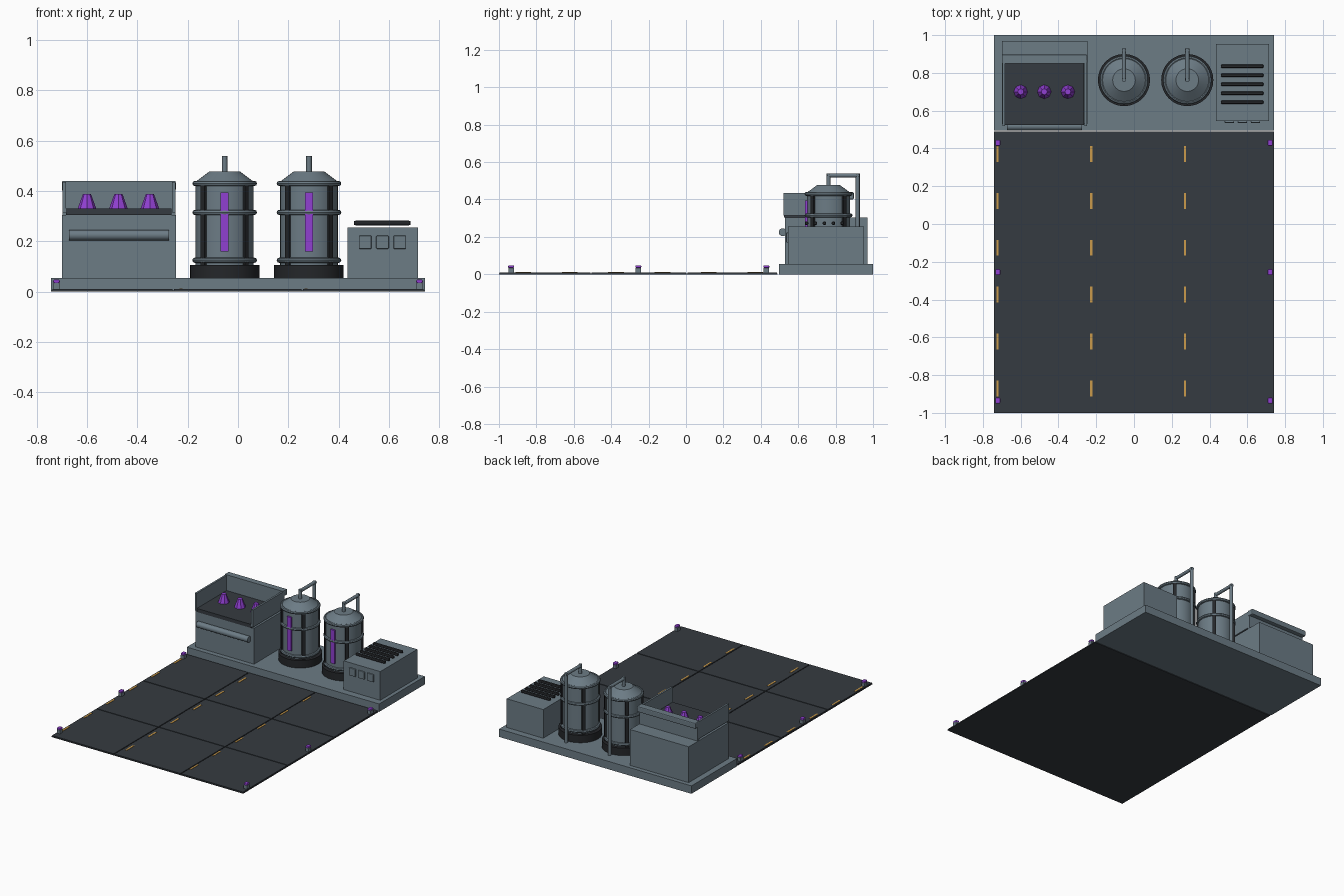
import bpy
import math
from mathutils import Vector

cube = bpy.data.objects.get("Cube")
if cube:
    bpy.data.objects.remove(cube, do_unlink=True)


def material(name, r, g, b):
    m = bpy.data.materials.new(name)
    m.use_nodes = True
    m.diffuse_color = (r, g, b, 1)
    m.node_tree.nodes["Principled BSDF"].inputs["Base Color"].default_value = (r, g, b, 1)
    return m


STEEL = material("steel grey", 0.15, 0.2, 0.235)
DARK = material("dark slate", 0.036, 0.043, 0.052)
BLACK = material("near black", 0.018, 0.02, 0.023)
PURPLE = material("glowing purple", 0.28, 0.05, 0.64)
AMBER = material("amber", 0.6, 0.33, 0.07)


def finish(name, mat, bevel=0.0, smooth=False):
    ob = bpy.context.object
    ob.name = name
    ob.data.materials.append(mat)
    if bevel:
        mod = ob.modifiers.new("bevel", 'BEVEL')
        mod.width = bevel
        mod.segments = 2
    if smooth:
        bpy.ops.object.shade_smooth_by_angle(angle=math.radians(35))
    return ob


def box(name, mat, x, y, z, bevel=0.0):
    """Box from (low, high) ranges on each axis."""
    bpy.ops.mesh.primitive_cube_add(size=1, location=[sum(r) / 2 for r in (x, y, z)])
    ob = bpy.context.object
    ob.scale = [r[1] - r[0] for r in (x, y, z)]
    bpy.ops.object.transform_apply(location=False, rotation=False, scale=True)
    return finish(name, mat, bevel)


def cone(name, mat, x, y, z, r1, r2, sides=32, bevel=0.0, smooth=True):
    bpy.ops.mesh.primitive_cone_add(vertices=sides, radius1=r1, radius2=r2,
                                    depth=z[1] - z[0], location=(x, y, sum(z) / 2))
    return finish(name, mat, bevel, smooth)


def rod(name, mat, start, end, r, sides=16):
    a, b = Vector(start), Vector(end)
    bpy.ops.mesh.primitive_cylinder_add(vertices=sides, radius=r, depth=(b - a).length,
                                        location=(a + b) / 2)
    bpy.context.object.rotation_euler = (b - a).to_track_quat('Z', 'Y').to_euler()
    return finish(name, mat, 0, True)


# Tiled floor with thin seams
box("floor_base", DARK, (-0.74, 0.74), (-1, 0.49), (0, 0.005))
xs = (-0.74, -0.258, 0.256, 0.74)
ys = (-1, -0.508, 0.004, 0.49)
for i in range(3):
    for j in range(3):
        box("floor_tile", DARK, (xs[i] + 0.003, xs[i + 1] - 0.003),
            (ys[j] + 0.003, ys[j + 1] - 0.003), (0.004, 0.01))

# Amber floor dashes
for x in (-0.723, -0.226, 0.27):
    for k in range(6):
        y = 0.37 - 0.248 * k
        box("floor_dash", AMBER, (x - 0.006, x + 0.006), (y - 0.042, y + 0.042), (0.009, 0.012))

# Marker lights along the floor sides
for x in (-0.721, 0.721):
    for y in (0.43, -0.255, -0.935):
        box("marker_post", STEEL, (x - 0.012, x + 0.012), (y - 0.015, y + 0.015), (0.01, 0.034))
        box("marker_light", PURPLE, (x - 0.013, x + 0.013), (y - 0.016, y + 0.016),
            (0.034, 0.048), 0.005)

# Raised platform
box("platform", STEEL, (-0.742, 0.742), (0.496, 1), (0, 0.055))

# Stove with hood walls, rail, handle and burners
box("stove_body", STEEL, (-0.70, -0.247), (0.53, 0.97), (0.055, 0.305))
box("stove_top", DARK, (-0.683, -0.264), (0.523, 0.86), (0.305, 0.33))
for x in (-0.697, -0.262):
    box("stove_side_wall", STEEL, (x, x + 0.013), (0.52, 0.86), (0.315, 0.435))
box("stove_back_wall", STEEL, (-0.697, -0.249), (0.85, 0.868), (0.305, 0.44))
box("stove_back_rail", STEEL, (-0.70, -0.247), (0.85, 0.897), (0.4, 0.44), 0.006)
rod("stove_handle", STEEL, (-0.672, 0.517, 0.225), (-0.275, 0.517, 0.225), 0.021)
for x in (-0.6, -0.475, -0.35):
    cone("burner_flame", PURPLE, x, 0.7, (0.33, 0.388), 0.037, 0.016, 8, 0, False)

# Storage tanks
for x in (-0.053, 0.282):
    y = 0.762
    cone("tank_base", BLACK, x, y, (0.055, 0.107), 0.138, 0.138)
    cone("tank_body", STEEL, x, y, (0.107, 0.435), 0.115, 0.115)
    cone("tank_lid", STEEL, x, y, (0.435, 0.478), 0.118, 0.06)
    for z in (0.125, 0.315, 0.43):
        bpy.ops.mesh.primitive_torus_add(location=(x, y, z), major_radius=0.118,
                                         minor_radius=0.0105, major_segments=32,
                                         minor_segments=8)
        finish("tank_ring", STEEL, 0, True)
    for k in range(4):
        a = math.radians(45 + 90 * k)
        bar = box("tank_bar", BLACK, (-0.009, 0.009), (-0.011, 0.011), (0.107, 0.425))
        bar.location.x = x + 0.115 * math.cos(a)
        bar.location.y = y + 0.115 * math.sin(a)
        bar.rotation_euler.z = a
    box("tank_gauge", PURPLE, (x - 0.016, x + 0.016), (y - 0.125, y - 0.11), (0.16, 0.395))

    # Outlet pipe over the back
    rod("pipe_riser", STEEL, (x, y, 0.47), (x, y, 0.54), 0.011)
    rod("pipe_bridge", STEEL, (x, y - 0.005, 0.529), (x, 0.928, 0.529), 0.011)
    rod("pipe_drop", STEEL, (x, 0.918, 0.055), (x, 0.918, 0.538), 0.011)

# Control cabinet with buttons and vent slats
box("cabinet", STEEL, (0.434, 0.716), (0.545, 0.953), (0.055, 0.255))
for x in (0.505, 0.574, 0.643):
    box("cabinet_button", STEEL, (x - 0.025, x + 0.025), (0.535, 0.547), (0.17, 0.223), 0.004)
for k in range(5):
    y = 0.645 + 0.0475 * k
    box("vent_slat", BLACK, (0.46, 0.686), (y - 0.009, y + 0.009), (0.264, 0.282), 0.006)
